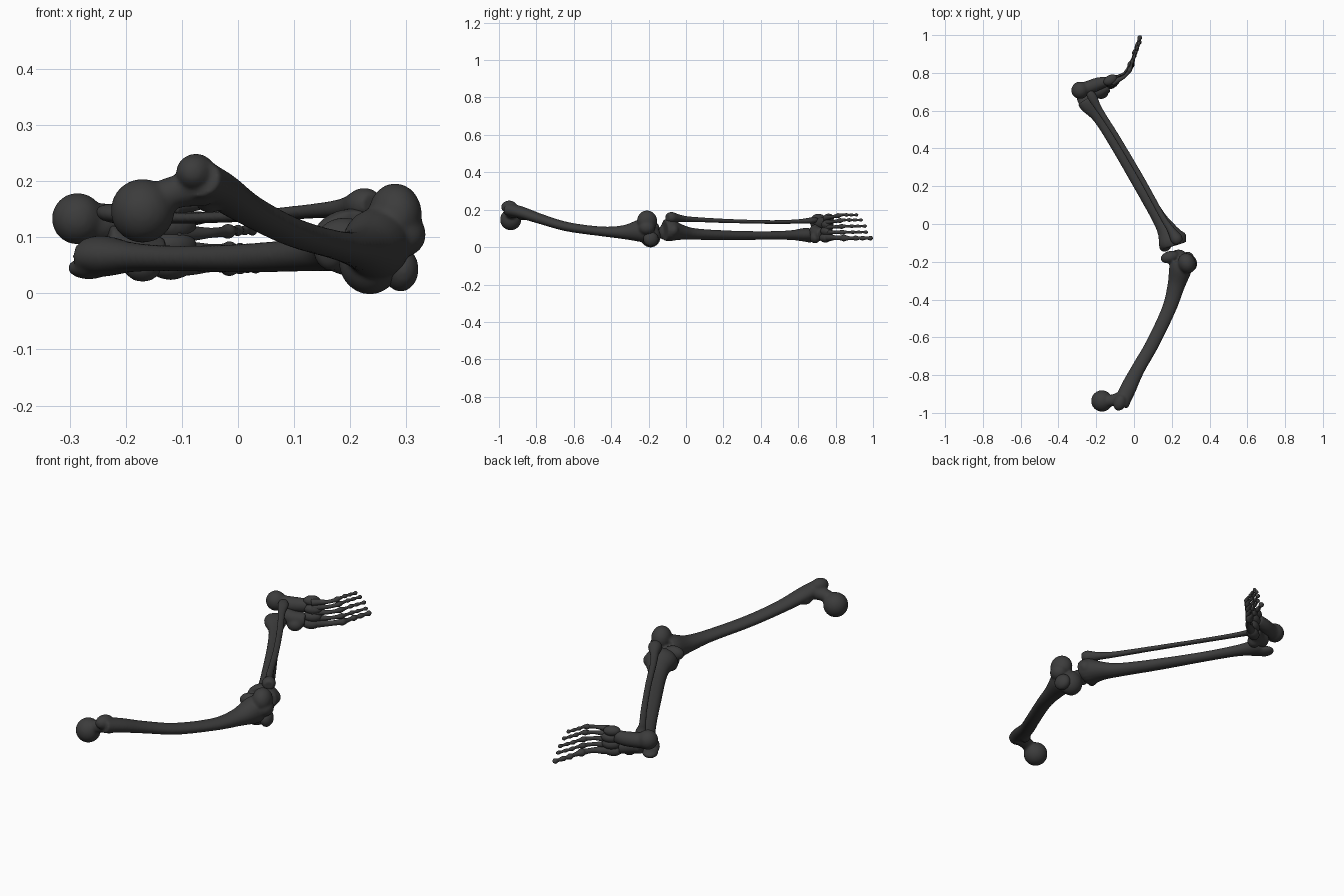
import bpy, bmesh, math
from mathutils import Vector, Matrix

mat = bpy.data.materials.new("dark_bone")
mat.diffuse_color = (0.045, 0.045, 0.045, 1)


def spline(keys, steps):
    """Catmull-Rom through (x, y, z, side radius, z radius) keys."""
    out = []
    for i in range(len(keys) - 1):
        a, b, c, d = (keys[max(0, min(len(keys) - 1, i + k))] for k in (-1, 0, 1, 2))
        for s in range(steps):
            t = s / steps
            out.append([0.5 * (2 * q + (r - p) * t + (2 * p - 5 * q + 4 * r - w) * t * t
                               + (3 * q - p - 3 * r + w) * t ** 3)
                        for p, q, r, w in zip(a, b, c, d)])
    return out + [list(keys[-1])]


def loft(bm, keys, steps=6, sides=20):
    pts = spline(keys, steps)
    rings = []
    for i, p in enumerate(pts):
        d = Vector(pts[min(i + 1, len(pts) - 1)][:3]) - Vector(pts[max(i - 1, 0)][:3])
        side = d.cross(Vector((0, 0, 1))).normalized()
        up = side.cross(d).normalized()
        rings.append([bm.verts.new(Vector(p[:3]) + side * p[3] * math.cos(a) + up * p[4] * math.sin(a))
                      for a in (2 * math.pi * k / sides for k in range(sides))])
    for r, s in zip(rings, rings[1:]):
        for k in range(sides):
            n = (k + 1) % sides
            bm.faces.new((r[k], r[n], s[n], s[k]))
    bm.faces.new(rings[0][::-1])
    bm.faces.new(rings[-1])


def blob(bm, pos, size, turn=0, tilt=0):
    m = (Matrix.Translation(pos) @ Matrix.Rotation(math.radians(turn), 4, 'Z')
         @ Matrix.Rotation(math.radians(tilt), 4, 'Y') @ Matrix.Diagonal((*size, 1)))
    bmesh.ops.create_uvsphere(bm, u_segments=24, v_segments=16, radius=1, matrix=m)


def bone(name, lofts=(), blobs=(), voxel=0.006, smooth=5):
    """Fuse tubes and ellipsoids into one smooth bone."""
    bm = bmesh.new()
    for l in lofts:
        loft(bm, l)
    for b in blobs:
        blob(bm, *b)
    bmesh.ops.recalc_face_normals(bm, faces=bm.faces)
    me = bpy.data.meshes.new(name)
    bm.to_mesh(me)
    bm.free()
    for p in me.polygons:
        p.use_smooth = True
    me.materials.append(mat)
    ob = bpy.data.objects.new(name, me)
    bpy.context.collection.objects.link(ob)
    if voxel:
        r = ob.modifiers.new("fuse", 'REMESH')
        r.mode, r.voxel_size, r.use_smooth_shade = 'VOXEL', voxel, True
        s = ob.modifiers.new("soften", 'SMOOTH')
        s.factor, s.iterations = 0.5, smooth
    return ob


# thigh bone: bowed shaft, neck and ball, trochanter, two condyles
bone("thigh_bone",
     lofts=[[(-0.07, -0.96, 0.205, .04, .035), (-0.035, -0.88, 0.185, .043, .032),
             (0.02, -0.77, 0.148, .037, .027), (0.10, -0.63, 0.108, .036, .025),
             (0.185, -0.45, 0.084, .038, .026), (0.222, -0.33, 0.08, .046, .038),
             (0.245, -0.24, 0.088, .06, .062), (0.25, -0.2, 0.09, .055, .06)],
            [(-0.17, -0.937, 0.15, .036, .036), (-0.12, -0.935, 0.178, .031, .029),
             (-0.06, -0.92, 0.19, .038, .035)]],
     blobs=[((-0.17, -0.937, 0.147), (.057, .057, .057)),
            ((-0.075, -0.945, 0.215), (.034, .045, .034), -20),
            ((-0.05, -0.87, 0.165), (.024, .035, .022), -25),
            ((0.28, -0.208, 0.14), (.047, .055, .056), 20),
            ((0.235, -0.19, 0.058), (.056, .055, .06), 15),
            ((0.19, -0.175, 0.1), (.05, .032, .035), 15),
            ((0.295, -0.21, 0.105), (.04, .045, .04))])

# kneecap
bone("kneecap", blobs=[((0.29, -0.188, 0.043), (.031, .042, .04), 15)], smooth=2)

# shin bone: broad plateau, long shaft, inner ankle knob
bone("shin_bone",
     lofts=[[(0.21, -0.115, 0.09, .07, .056), (0.2, -0.085, 0.09, .074, .06),
             (0.172, -0.03, 0.08, .052, .042), (0.125, 0.045, 0.07, .038, .031),
             (0.02, 0.22, 0.063, .032, .026), (-0.1, 0.42, 0.062, .028, .023),
             (-0.185, 0.56, 0.064, .032, .026), (-0.235, 0.63, 0.066, .05, .036),
             (-0.255, 0.66, 0.066, .05, .036)]],
     blobs=[((0.165, -0.12, 0.08), (.032, .026, .04), 20),
            ((0.24, -0.07, 0.09), (.038, .032, .035), 20),
            ((-0.265, 0.66, 0.045), (.036, .045, .02), 30)])

# calf bone
bone("calf_bone",
     lofts=[[(0.24, -0.1, 0.158, .022, .02), (0.225, -0.078, 0.158, .032, .03),
             (0.195, -0.03, 0.153, .021, .019), (0.15, 0.04, 0.148, .016, .014),
             (0.04, 0.24, 0.139, .015, .011), (-0.09, 0.46, 0.134, .015, .01),
             (-0.18, 0.6, 0.137, .017, .012), (-0.22, 0.67, 0.142, .025, .017),
             (-0.24, 0.7, 0.145, .018, .013)]], voxel=0.005, smooth=3)

# heel and ankle bones
bone("heel_bone",
     lofts=[[(-0.3, 0.71, 0.13, .036, .036), (-0.25, 0.72, 0.125, .036, .036),
             (-0.19, 0.742, 0.125, .034, .034), (-0.14, 0.755, 0.13, .026, .03)]],
     blobs=[((-0.286, 0.708, 0.133), (.046, .046, .046))])
bone("ankle_bone",
     lofts=[[(-0.235, 0.69, 0.085, .034, .04), (-0.19, 0.7, 0.075, .034, .036),
             (-0.14, 0.728, 0.068, .032, .034)]],
     blobs=[((-0.17, 0.69, 0.05), (.036, .028, .03), 20)])

# midfoot bones, a row across the foot
for i, (x, y, z, r) in enumerate([(-0.12, .745, .05, .029), (-0.115, .752, .085, .03),
                                  (-0.115, .757, .12, .03), (-0.125, .762, .155, .027)]):
    bone(f"midfoot_bone_{i + 1}", blobs=[((x, y, z), (r * 1.5, r, r * 0.9), 28)], smooth=2)

# toe rays: midfoot shaft then three knuckled toe bones
rays = [(0.052, 0.048, 0.998, 1.4, 0.012), (0.078, 0.08, 0.972, 1, 0.012),
        (0.105, 0.112, 0.966, 1, 0.006), (0.13, 0.145, 0.945, 1, -0.002),
        (0.155, 0.172, 0.92, 1, -0.01)]
route = [(-0.115, .745, .016), (-0.08, .773, .013), (-0.05, .795, .009), (-0.028, .828, .0095),
         (-0.02, .845, .013), (-0.012, .868, .008), (-0.007, .893, .0065), (-0.004, .908, .01),
         (0.002, .928, .006), (0.007, .945, .0085), (0.014, .97, .0055), (0.02, .99, .009),
         (0.023, 1.0, .003)]
for i, (z0, z1, tip, fat, dx) in enumerate(rays):
    k = (tip - 0.745) / 0.255
    keys = []
    for x, y, r in route:
        t = (y - 0.745) / 0.255
        zt = z0 + (z1 - z0) * min(1, t * 2)
        keys.append((x + dx * t, 0.745 + 0.255 * t * k, zt, r * fat, r * fat))
    bone(f"toe_ray_{i + 1}", lofts=[keys], voxel=None)
